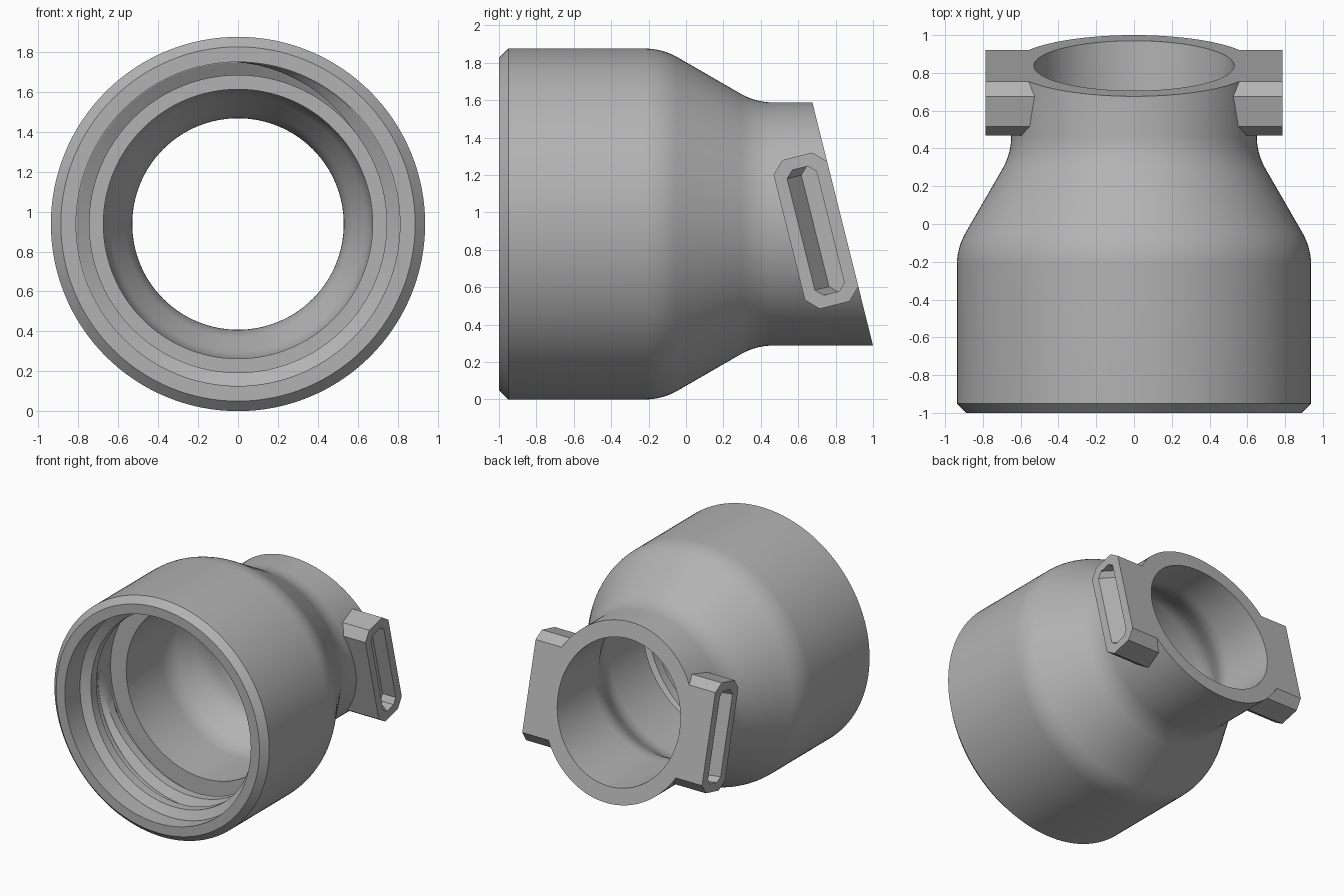
import bpy, bmesh, math
from math import sin, cos, pi, sqrt, radians

cube = bpy.data.objects.get("Cube")
if cube:
    bpy.data.objects.remove(cube, do_unlink=True)

AXIS_Z = 0.938          # height of the pipe axis
TILT = radians(14)      # slant of the neck mouth
MOUTH_Y = 0.838         # where the mouth plane meets the axis
NECK_R, BORE_R = 0.65, 0.53

grey = bpy.data.materials.new("plain_grey")
grey.use_nodes = True
COLOUR = (0.45, 0.45, 0.45, 1)
grey.diffuse_color = COLOUR
grey.node_tree.nodes["Principled BSDF"].inputs["Base Color"].default_value = COLOUR


def loft(name, rings, close=False, caps=(), angle=25):
    """Bridge equal-length closed rings of points into one mesh object."""
    bm = bmesh.new()
    loops = [[bm.verts.new(p) for p in ring] for ring in rings]
    pairs = list(zip(loops, loops[1:]))
    if close:
        pairs.append((loops[-1], loops[0]))
    for a, b in pairs:
        for i in range(len(a)):
            j = (i + 1) % len(a)
            bm.faces.new((a[i], a[j], b[j], b[i]))
    for c in caps:
        bm.faces.new(loops[c])
    bmesh.ops.recalc_face_normals(bm, faces=bm.faces)
    mesh = bpy.data.meshes.new(name)
    bm.to_mesh(mesh)
    bm.free()
    mesh.materials.append(grey)
    obj = bpy.data.objects.new(name, mesh)
    bpy.context.collection.objects.link(obj)
    bpy.ops.object.select_all(action='DESELECT')
    obj.select_set(True)
    bpy.context.view_layer.objects.active = obj
    bpy.ops.object.shade_smooth_by_angle(angle=radians(angle))
    return obj


def s_curve(y, r_start, r_end, fillet, slope=radians(30), steps=8):
    """Filleted taper as (radius, y) points, starting at y."""
    bend = fillet * (1 - cos(slope))
    length = 2 * fillet * sin(slope) + (r_start - r_end - 2 * bend) / math.tan(slope)
    arc = [(fillet * (1 - cos(slope * k / steps)), fillet * sin(slope * k / steps))
           for k in range(steps + 1)]
    first = [(r_start - d, y + a) for d, a in arc]
    second = [(r_end + d, y + length - a) for d, a in reversed(arc)]
    return first + second


# Hollow body: outer skin, slanted mouth, then bore back to the front rim
outer = [(0.888, -1), (0.938, -0.95)] + s_curve(-0.22, 0.938, NECK_R, 0.35)
bore = s_curve(0.0, 0.675, BORE_R, 0.3)[::-1]
socket = [(0.675, -0.43), (0.812, -0.43), (0.812, -1)]
profile = outer + [(NECK_R, None), (BORE_R, None)] + bore + socket

SEGMENTS = 128
body_rings = []
for r, y in profile:
    ring = []
    for k in range(SEGMENTS):
        a = 2 * pi * k / SEGMENTS
        h = r * sin(a)
        py = MOUTH_Y - h * math.tan(TILT) if y is None else y
        ring.append((r * cos(a), py, AXIS_Z + h))
    body_rings.append(ring)
loft("pipe_body", body_rings, close=True)

# Helical rib inside the socket, fading out at both ends
TURNS, PITCH, STEPS = 1.75, 0.22, 168
thread_rings = []
for k in range(STEPS + 1):
    t = k / STEPS
    a = pi / 2 - 2 * pi * TURNS * t
    fade = min(1, 12 * t + 0.05, 12 * (1 - t) + 0.05)
    y = -0.9 + PITCH * TURNS * t
    crest = 0.815 - 0.07 * fade
    section = [(0.83, -0.075), (0.81, -0.075), (crest, -0.035),
               (crest, 0.035), (0.81, 0.075), (0.83, 0.075)]
    thread_rings.append([(r * cos(a), y + d, AXIS_Z + r * sin(a)) for r, d in section])
loft("socket_thread", thread_rings, caps=(0, -1))


def lug_outline(v0, v1, u, c, steps=10):
    """Chamfered rectangle in the slanted plane, long sides subdivided."""
    side = [(2 * k / steps - 1) * (u - c) for k in range(steps + 1)]
    pts = [(v1, s) for s in side] + [(v1 - c, u), (v0 + c, u)]
    pts += [(v0, -s) for s in side] + [(v0 + c, -u), (v1 - c, -u)]
    return [(MOUTH_Y + v * cos(TILT) + s * sin(TILT),
             AXIS_Z + v * sin(TILT) - s * cos(TILT)) for v, s in pts]


# Side lugs with a slotted pocket, rooted on the curved neck wall
outline = lug_outline(-0.295, 0, 0.41, 0.065)
slot = lug_outline(-0.23, -0.068, 0.345, 0.038)
floor = lug_outline(-0.152, -0.068, 0.345, 0.038)
for side, label in ((1, "left"), (-1, "right")):
    root = [(side * sqrt(0.64 ** 2 - (z - AXIS_Z) ** 2), y, z) for y, z in outline]
    flat = [[(side * x, y, z) for y, z in pts]
            for x, pts in ((0.785, outline), (0.785, slot), (0.67, floor))]
    loft(label + "_lug", [root] + flat, caps=(-1,), angle=15)
